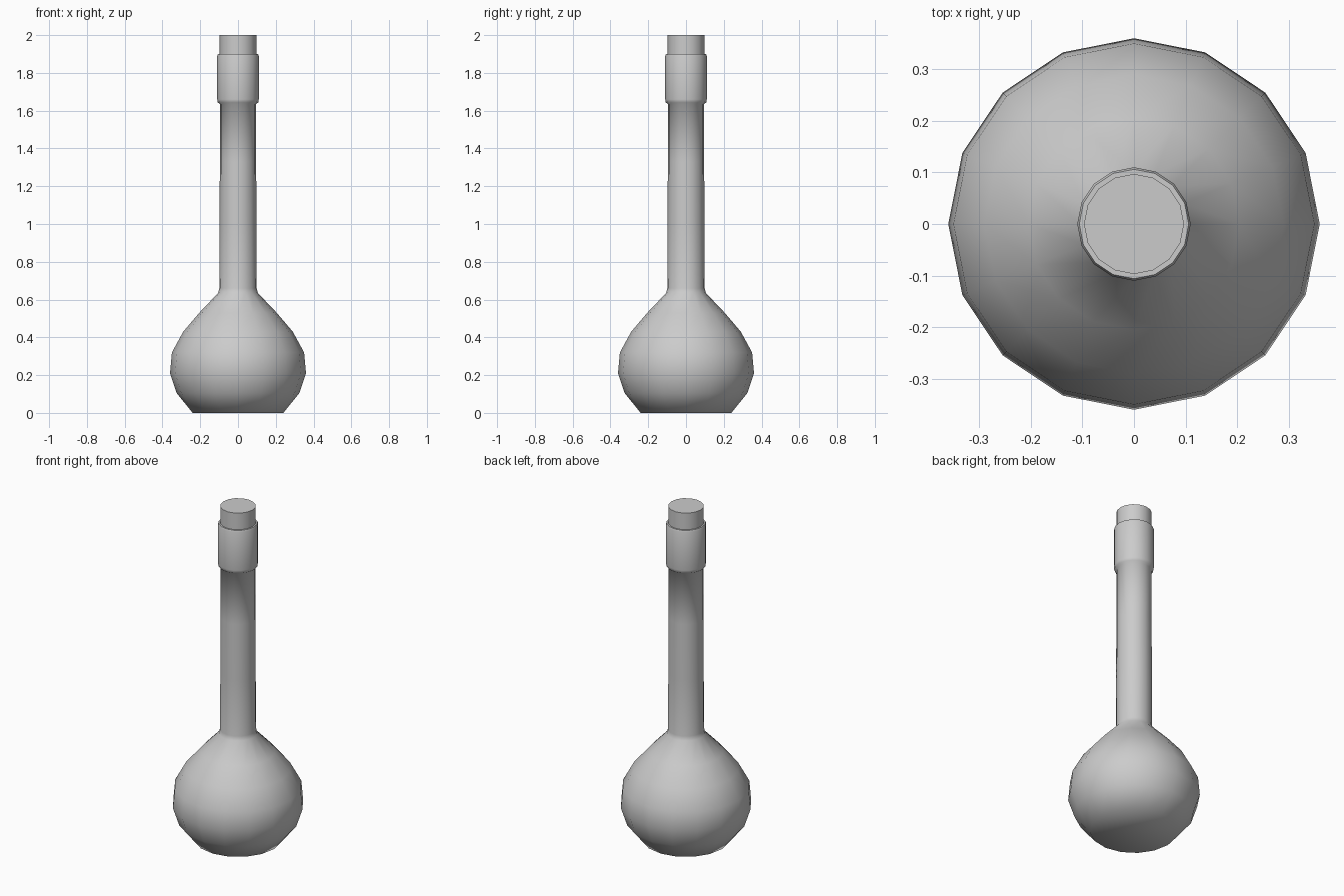
import bpy, bmesh
from math import sin, cos, pi, radians

if "Cube" in bpy.data.objects:
    bpy.data.objects.remove(bpy.data.objects["Cube"])

SIDES = 16


def lathe(name, profile, angle):
    """Closed solid of revolution from (radius, height) points, bottom to top."""
    bm = bmesh.new()
    rings = [[bm.verts.new((r * cos(2 * pi * i / SIDES), r * sin(2 * pi * i / SIDES), z))
              for i in range(SIDES)] for r, z in profile]
    for low, high in zip(rings, rings[1:]):
        for i in range(SIDES):
            j = (i + 1) % SIDES
            bm.faces.new((low[i], low[j], high[j], high[i]))
    bm.faces.new(rings[0][::-1])
    bm.faces.new(rings[-1])
    mesh = bpy.data.meshes.new(name)
    bm.to_mesh(mesh)
    bm.free()
    obj = bpy.data.objects.new(name, mesh)
    bpy.context.collection.objects.link(obj)
    bpy.ops.object.select_all(action='DESELECT')
    obj.select_set(True)
    bpy.context.view_layer.objects.active = obj
    bpy.ops.object.shade_smooth_by_angle(angle=radians(angle))
    return obj


# Whole bottle as one skin: round belly, long neck, collar and stopper
belly = [(0.24, 0.0), (0.325, 0.105), (0.36, 0.21), (0.35, 0.32),
         (0.29, 0.43), (0.205, 0.53), (0.105, 0.635)]
neck = [(0.099, 0.66), (0.098, 1.0), (0.096, 1.33), (0.096, 1.635)]
collar = [(0.107, 1.643), (0.11, 1.66), (0.11, 1.89), (0.106, 1.9)]
stopper = [(0.097, 1.9), (0.097, 2.0)]
lathe("bottle", belly + neck + collar + stopper, 55)
